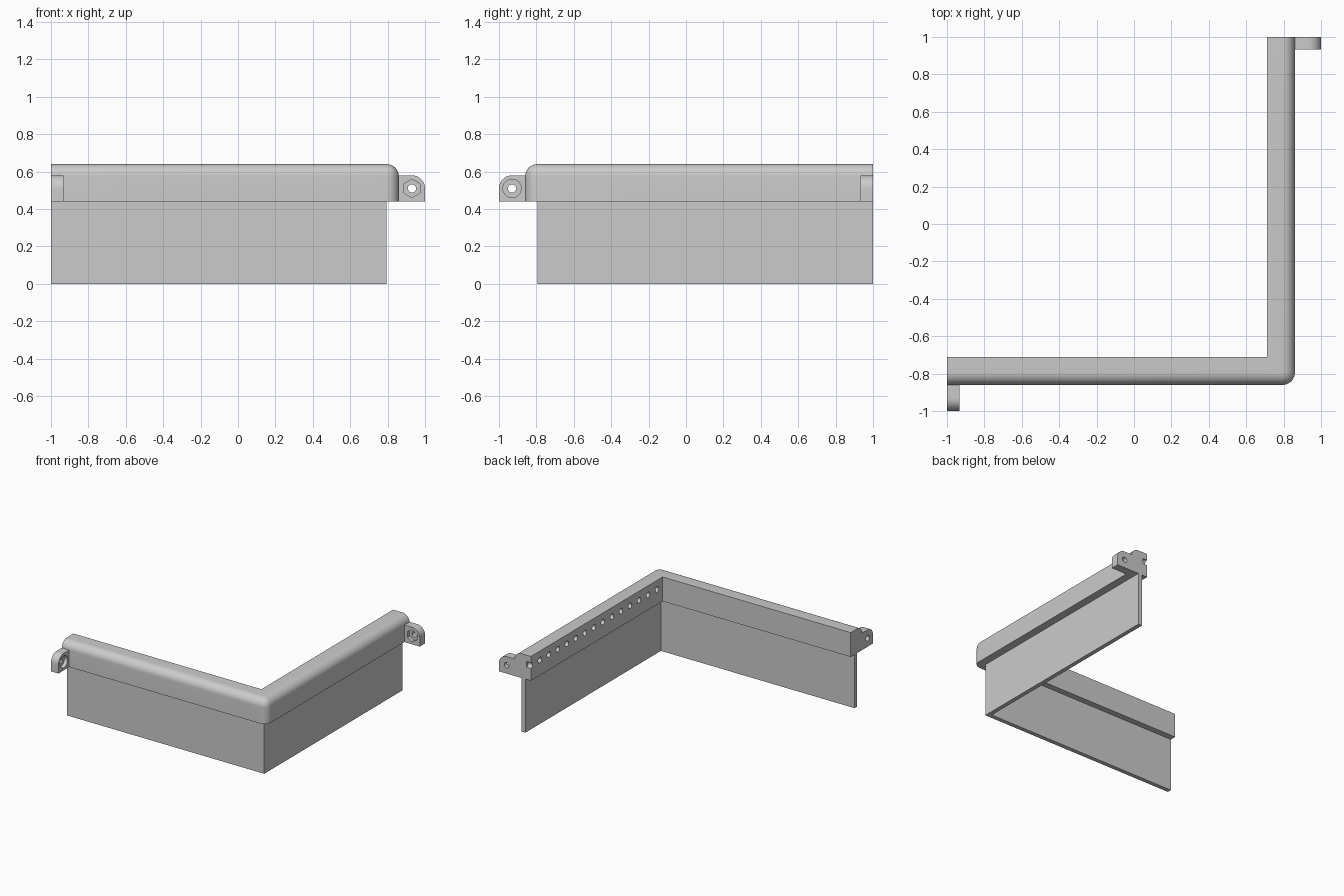
import bpy
import bmesh
from math import cos, sin, pi, radians
from mathutils import Vector

cube = bpy.data.objects.get("Cube")
if cube:
    bpy.data.objects.remove(cube, do_unlink=True)

grey = bpy.data.materials.new("plain grey")
grey.use_nodes = True
GREY = (0.6, 0.6, 0.6, 1)
grey.diffuse_color = GREY
grey.node_tree.nodes["Principled BSDF"].inputs["Base Color"].default_value = GREY

END, OUT, INN = 1.0, 0.86, 0.71        # arm end, rail outer side, rail inner side
BASE, TOP, ROUND = 0.44, 0.64, 0.065   # rail bottom, rail top, rounding radius


def finish(name, bm):
    bmesh.ops.recalc_face_normals(bm, faces=bm.faces)
    mesh = bpy.data.meshes.new(name)
    bm.to_mesh(mesh)
    bm.free()
    mesh.materials.append(grey)
    obj = bpy.data.objects.new(name, mesh)
    bpy.context.collection.objects.link(obj)
    return obj


def prism(points, push):
    """Extrude a closed outline along the push vector."""
    bm = bmesh.new()
    face = bm.faces.new([bm.verts.new(p) for p in points])
    new = bmesh.ops.extrude_face_region(bm, geom=[face])["geom"]
    verts = [g for g in new if isinstance(g, bmesh.types.BMVert)]
    bmesh.ops.translate(bm, vec=push, verts=verts)
    return bm


def l_shape(outer, inner, z, height):
    outline = [(-END, -outer), (outer, -outer), (outer, END),
               (inner, END), (inner, -inner), (-END, -inner)]
    return prism([(x, y, z) for x, y in outline], (0, 0, height))


def drill(obj, bores):
    """Cut cylinders given as (centre, axis, radius, length, sides)."""
    bm = bmesh.new()
    for centre, axis, radius, length, sides in bores:
        turn = Vector(axis).to_track_quat("Z", "Y").to_matrix().to_4x4()
        turn.translation = centre
        bmesh.ops.create_cone(bm, cap_ends=True, segments=sides, radius1=radius,
                              radius2=radius, depth=length, matrix=turn)
    cutter = finish("cutter", bm)
    cutter.hide_render = True
    mod = obj.modifiers.new("bores", "BOOLEAN")
    mod.object = cutter
    mod.solver = "EXACT"
    bpy.context.view_layer.objects.active = obj
    bpy.ops.object.modifier_apply(modifier=mod.name)
    bpy.data.objects.remove(cutter, do_unlink=True)


def smooth(obj):
    bpy.ops.object.select_all(action="DESELECT")
    obj.select_set(True)
    bpy.context.view_layer.objects.active = obj
    bpy.ops.object.shade_smooth_by_angle(angle=radians(30))


# Corner rail with rounded outer edges
bm = l_shape(OUT, INN, BASE, TOP - BASE)
bm.verts.ensure_lookup_table()


def on_outer_side(v):
    return abs(v.co.x - OUT) < 1e-4 or abs(v.co.y + OUT) < 1e-4


edges = []
for e in bm.edges:
    if not all(on_outer_side(v) for v in e.verts):
        continue
    upright = abs(e.verts[0].co.z - e.verts[1].co.z) > 0.01
    at_corner = all(v.co.x > 0 and v.co.y < 0 for v in e.verts)
    on_top = all(v.co.z > TOP - 0.01 for v in e.verts)
    if (upright and at_corner) or (on_top and not upright):
        edges.append(e)
bmesh.ops.bevel(bm, geom=edges, offset=ROUND, segments=10, profile=0.5,
                affect="EDGES", clamp_overlap=False)
rail = finish("corner_rail", bm)

# Row of blind holes along the inner side of one arm
drill(rail, [((INN, END - 0.117 * k, 0.565), (1, 0, 0), 0.023, 0.08, 24)
             for k in range(15)])
smooth(rail)

# Thin skirt hanging below the rail
finish("skirt", l_shape(0.795, 0.76, 0, BASE))

# Screw tabs at both arm ends, mirrored across the corner diagonal
HUB, R, FRONT = 0.93, 0.07, 0.932
HUB_Z = BASE + R


def place(u, d, z, flip):
    return (-d, -u, z) if flip else (u, d, z)


for name, flip, sides in (("nut_tab", False, 6), ("screw_tab", True, 32)):
    profile = [(OUT, BASE), (END, BASE)]
    profile += [(HUB + R * cos(a), HUB_Z + R * sin(a))
                for a in [pi / 2 * i / 10 for i in range(11)]]
    profile.append((OUT, HUB_Z + R))
    axis = Vector(place(0, 1, 0, flip))
    tab = finish(name, prism([place(u, FRONT, z, flip) for u, z in profile],
                             axis * (END - FRONT)))
    # Recess first, then the through hole
    drill(tab, [(place(HUB, FRONT, HUB_Z, flip), axis, 0.049, 0.06, sides)])
    drill(tab, [(place(HUB, END, HUB_Z, flip), axis, 0.022, 0.3, 24)])
    smooth(tab)
